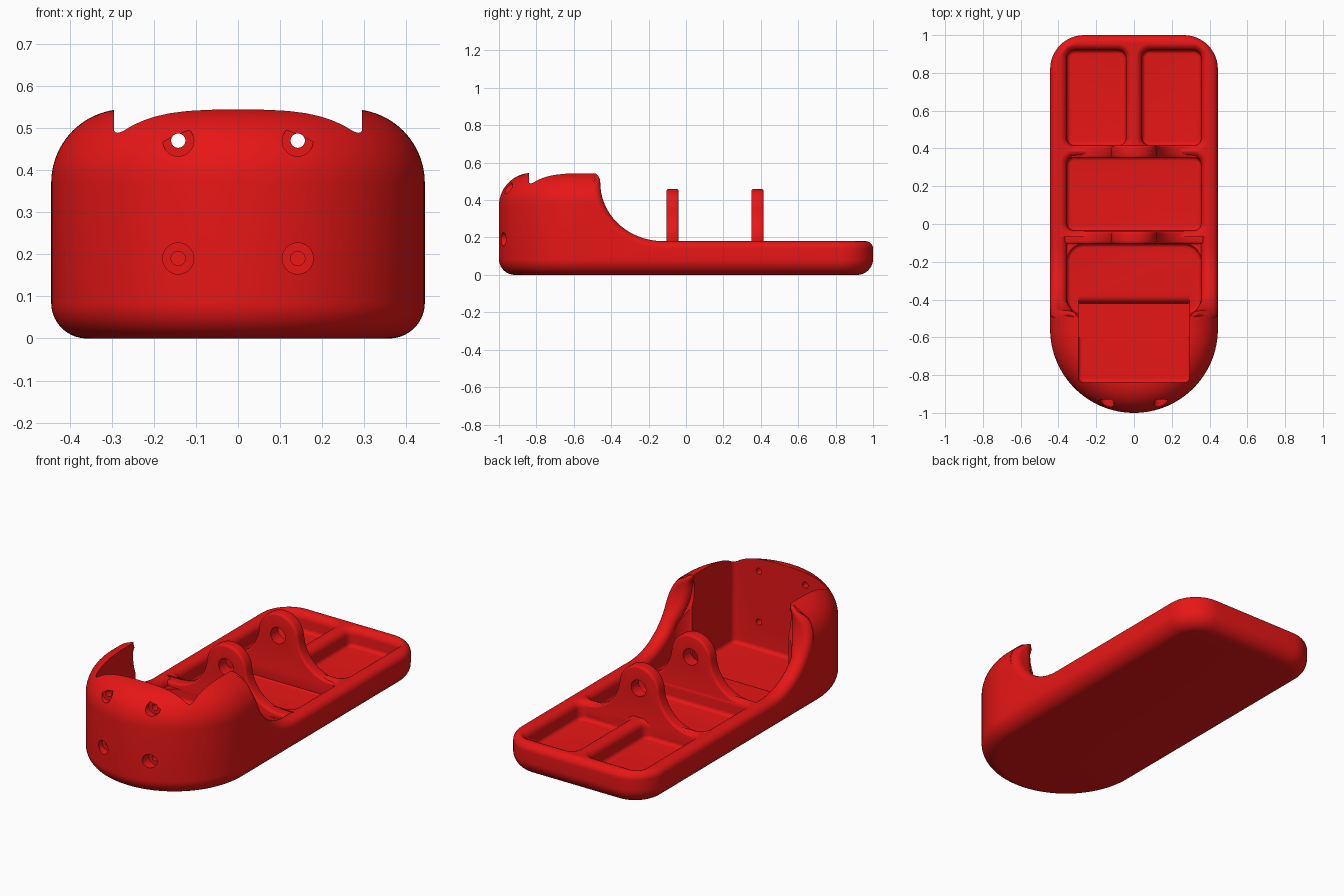
import bpy, bmesh
from math import sin, cos, pi, sqrt, hypot

if "Cube" in bpy.data.objects:
    bpy.data.objects.remove(bpy.data.objects["Cube"])

RED = bpy.data.materials.new("red_plastic")
RED.diffuse_color = (0.8, 0.008, 0.008, 1)
RED.use_nodes = True
RED.node_tree.nodes["Principled BSDF"].inputs["Base Color"].default_value = RED.diffuse_color
SEAM = -0.07      # body and tray meet here, under the first rib
RIM = 0.18        # tray height
R = 0.04          # rim rounding


def loft(name, rings, wrap=False):
    """Skin equal-length closed rings; cap the ends, or wrap last to first."""
    bm = bmesh.new()
    vs = [[bm.verts.new(p) for p in ring] for ring in rings]
    n, m = len(vs[0]), len(vs)
    for a in range(m if wrap else m - 1):
        for i in range(n):
            j = (i + 1) % n
            b = (a + 1) % m
            bm.faces.new((vs[a][i], vs[a][j], vs[b][j], vs[b][i]))
    if not wrap:
        bm.faces.new(vs[0])
        bm.faces.new(vs[-1])
    bmesh.ops.recalc_face_normals(bm, faces=bm.faces)
    me = bpy.data.meshes.new(name)
    bm.to_mesh(me)
    bm.free()
    ob = bpy.data.objects.new(name, me)
    bpy.context.collection.objects.link(ob)
    me.materials.append(RED)
    return ob


def apply_mod(ob, mod):
    bpy.context.view_layer.objects.active = ob
    bpy.ops.object.modifier_apply(modifier=mod.name)


def cut(ob, *cutters):
    for c in cutters:
        c.hide_render = True
        mod = ob.modifiers.new("cut", 'BOOLEAN')
        mod.operation, mod.solver, mod.object = 'DIFFERENCE', 'EXACT', c
        apply_mod(ob, mod)
        bpy.data.objects.remove(c)


def arc(cx, cy, r, a0, a1, n):
    return [(cx + r * cos(a0 + (a1 - a0) * i / n), cy + r * sin(a0 + (a1 - a0) * i / n))
            for i in range(n + 1)]


def shell(name, top, fillet):
    """Solid with the plan outline, rounded at bottom and top."""
    def ring(d, z):
        pts = arc(0, -0.556, 0.444 - d, pi, 2 * pi, 64)
        pts += arc(0.264, 0.82, 0.18 - d, 0, pi / 2, 12)
        pts += arc(-0.264, 0.82, 0.18 - d, pi / 2, pi, 12)
        return [(x, y, z) for x, y in pts]
    b, n = 0.085, 14
    rings = [ring(b - b * sin(pi / 2 * i / n), b - b * cos(pi / 2 * i / n)) for i in range(n + 1)]
    rings += [ring(fillet - fillet * cos(pi / 2 * i / n), top - fillet + fillet * sin(pi / 2 * i / n))
              for i in range(n + 1)]
    return loft(name, rings)


def pocket(x0, x1, y0, y1, floor, corner=0.04, flare=True):
    """Rounded pocket cutter with a small floor fillet and optional flared rim."""
    def ring(d, z):
        pts = []
        for k, (cx, cy) in enumerate(((x1 - corner, y1 - corner), (x0 + corner, y1 - corner),
                                      (x0 + corner, y0 + corner), (x1 - corner, y0 + corner))):
            pts += arc(cx, cy, corner + d, k * pi / 2, (k + 1) * pi / 2, 8)
        return [(x, y, z) for x, y in pts]
    f, n = 0.02, 6
    rings = [ring(-f + f * sin(pi / 2 * i / n), floor + f - f * cos(pi / 2 * i / n)) for i in range(n + 1)]
    if flare:
        zt = RIM + 0.001
        rings += [ring(R - R * cos(pi / 2 * i / n), zt - R + R * sin(pi / 2 * i / n)) for i in range(n + 1)]
        rings.append(ring(R, 0.4))
    else:
        rings.append(ring(0, 0.9))
    return loft("pocket_cutter", rings)


def rod(x, z, r, y0, y1):
    return loft("rod_cutter", [[(px, y, pz) for px, pz in arc(x, z, r, 0, 2 * pi * 31 / 32, 31)]
                               for y in (y0, y1)])


def sweep_cutter():
    """Cuts the curved drop from the tall front to the tray, leaving rounded wall edges."""
    prof = [(-0.5, 0.57), (-0.485, 0.543), (-0.468, 0.527), (-0.46, 0.51)]
    prof += [(-0.12 - 0.338 * cos(pi / 2 * i / 20), 0.49 - 0.31 * sin(pi / 2 * i / 20)) for i in range(21)]
    prof += [(0.0, RIM)]
    rings = []
    full = prof + [(0.0, 0.8), (-0.5, 0.8)]
    for k, (y, z) in enumerate(full):
        xi = 0.295 + 0.06 * min(1, max(0, (y + 0.48) / 0.09))
        h = min(max(z - 0.37, 0), 0.175)
        xo = max(0.444 - (0.175 - sqrt(0.175 ** 2 - h * h)), xi + 0.02)
        r = min(R, (xo - xi) / 2 - 0.001)
        ny = nz = 0
        if k < len(prof):
            a, b = prof[max(k - 1, 0)], prof[min(k + 1, len(prof) - 1)]
            length = hypot(b[0] - a[0], b[1] - a[1])
            ny, nz = (a[1] - b[1]) / length, (b[0] - a[0]) / length
        half = [(xi + r - r * cos(pi / 2 * i / 6), r - r * sin(pi / 2 * i / 6)) for i in range(7)]
        half += [(xo - r + r * sin(pi / 2 * i / 6), r - r * cos(pi / 2 * i / 6)) for i in range(7)]
        half.append((0.6, r))
        row = [(-x, d) for x, d in reversed(half)] + half
        rings.append([(x, y - ny * d, z - nz * d) for x, d in row])
    # stations become the rings, so the end caps are the two side profiles
    return loft("sweep_cutter", [list(c) for c in zip(*rings)])


def trim(ob, direction):
    bm = bmesh.new()
    bm.from_mesh(ob.data)
    bmesh.ops.bisect_plane(bm, geom=bm.verts[:] + bm.edges[:] + bm.faces[:], plane_co=(0, SEAM, 0),
                           plane_no=(0, direction, 0), clear_outer=True)
    bm.to_mesh(ob.data)
    bm.free()


# tall domed front with its two-level cavity
front = shell("front_holder", 0.545, 0.175)
step = [(-0.6, 0.04)] + arc(-0.38, 0.04, 0.04, pi, pi / 2, 8) + [(-0.38, 0.2), (-0.6, 0.2)]
cut(front, sweep_cutter(),
    pocket(-0.355, 0.355, -0.48, -0.105, 0.08, 0.09, False),
    pocket(-0.295, 0.295, -0.84, -0.42, 0.04, 0.03, False),
    loft("step_cutter", [[(x, y, z) for y, z in step] for x in (-0.293, 0.293)]))

# counterbored screw holes in the front wall
for x in (-0.142, 0.142):
    for z in (0.19, 0.47):
        cut(front, rod(x, z, 0.037, -1.1, -0.93), rod(x, z, 0.017, -1.1, -0.8))
trim(front, 1)

# low tray with three pockets
tray = shell("tray", RIM, R)
cut(tray, pocket(-0.355, 0.355, -0.035, 0.355, 0.08),
    pocket(0.043, 0.355, 0.415, 0.92, 0.08),
    pocket(-0.355, -0.043, 0.415, 0.92, 0.08))
trim(tray, -1)

# bell-shaped ribs with a round hole
right = arc(0, 0.34, 0.12, pi / 2, 0.08, 14)
right += arc(0.319, 0.365, 0.2, pi + 0.08, 1.5 * pi, 14)[1:] + [(0.4, 0.165), (0.4, 0.06)]
bell = right + [(-x, z) for x, z in reversed(right[1:])]
ribs = []
for name, y in (("front_rib", -0.072), ("back_rib", 0.382)):
    rib = loft(name, [[(x, yy, z) for x, z in bell] for yy in (y - 0.033, y + 0.033)])
    mod = rib.modifiers.new("round", 'BEVEL')
    mod.width, mod.segments, mod.limit_method, mod.angle_limit = 0.012, 3, 'ANGLE', 1.0
    apply_mod(rib, mod)
    cut(rib, rod(0, 0.34, 0.045, y - 0.1, y + 0.1))
    ribs.append(rib)

# smooth shading with sharp creases kept
for ob in [front, tray] + ribs:
    bpy.ops.object.select_all(action='DESELECT')
    ob.select_set(True)
    bpy.context.view_layer.objects.active = ob
    bpy.ops.object.shade_smooth_by_angle(angle=0.6)
